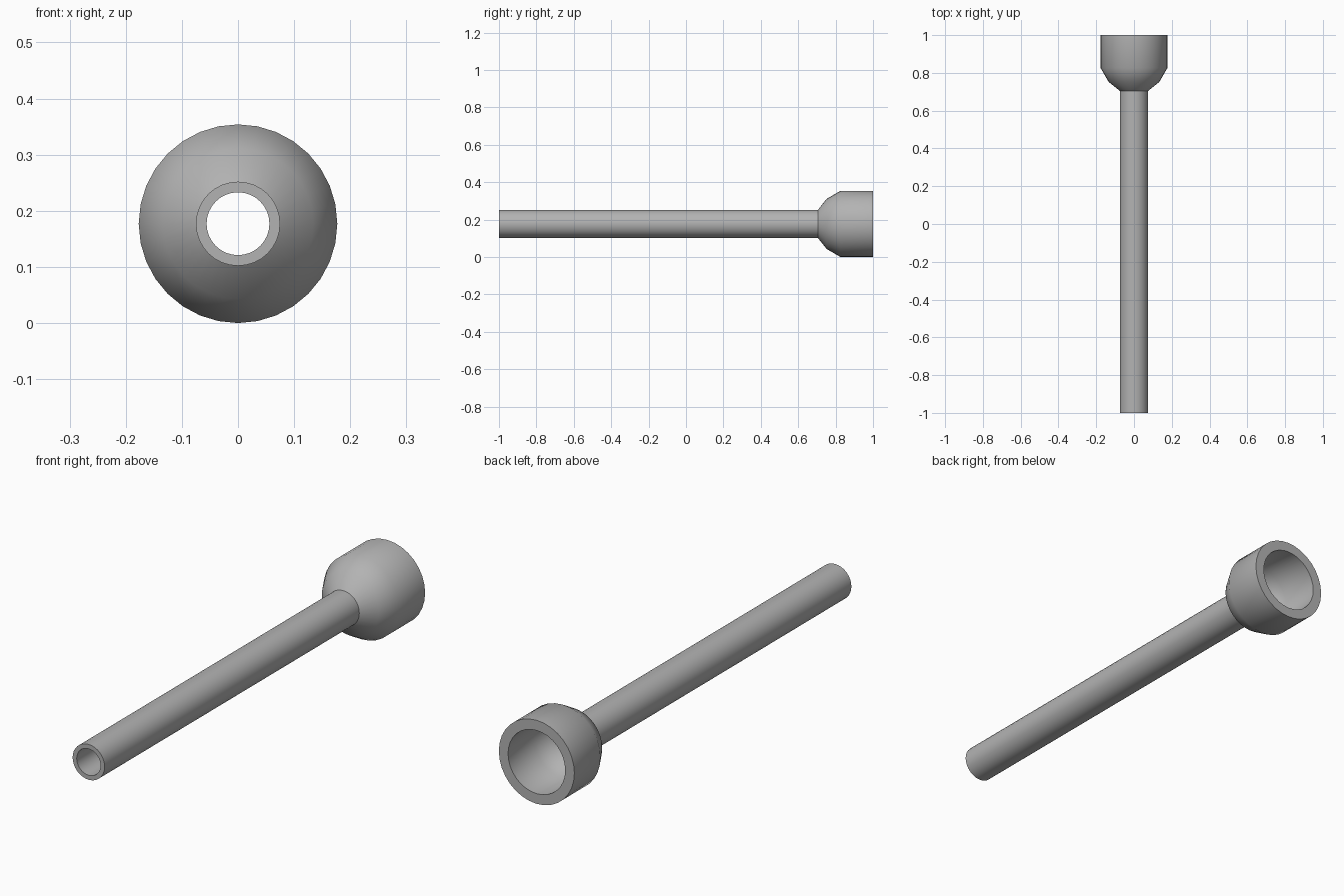
import bpy, bmesh, math
from mathutils import Matrix, Vector

cube = bpy.data.objects.get("Cube")
if cube:
    bpy.data.objects.remove(cube)

SIDES = 32
AXIS_Z = 0.177

# Plain grey metal
grey = bpy.data.materials.new("grey metal")
grey.use_nodes = True
grey.diffuse_color = (0.45, 0.45, 0.45, 1)
grey.node_tree.nodes["Principled BSDF"].inputs["Base Color"].default_value = grey.diffuse_color


def lathe(name, profile):
    """Spin a closed (y, radius) profile about the long axis."""
    bm = bmesh.new()
    verts = [bm.verts.new((0, y, r)) for y, r in profile]
    edges = [bm.edges.new((v, verts[i - 1])) for i, v in enumerate(verts)]
    bmesh.ops.spin(bm, geom=verts + edges, cent=(0, 0, 0), axis=(0, 1, 0),
                   angle=2 * math.pi, steps=SIDES, use_merge=True)
    bmesh.ops.remove_doubles(bm, verts=bm.verts, dist=1e-5)
    bmesh.ops.recalc_face_normals(bm, faces=bm.faces)
    bmesh.ops.translate(bm, verts=bm.verts, vec=(0, 0, AXIS_Z))
    mesh = bpy.data.meshes.new(name)
    bm.to_mesh(mesh)
    bm.free()
    mesh.materials.append(grey)
    obj = bpy.data.objects.new(name, mesh)
    bpy.context.collection.objects.link(obj)
    bpy.ops.object.select_all(action='DESELECT')
    obj.select_set(True)
    bpy.context.view_layer.objects.active = obj
    bpy.ops.object.shade_smooth_by_angle(angle=math.radians(35))
    return obj


# Hollow tube flaring into an open socket: outer wall, then bore back to the front
lathe("tube_with_socket", [
    (-1, 0.075), (0.705, 0.075),                    # tube outside
    (0.752, 0.134), (0.826, 0.177), (1, 0.177),     # socket outside
    (1, 0.134), (0.826, 0.134),                     # socket inside
    (0.775, 0.102), (0.735, 0.056), (-1, 0.056),    # tube bore
])
